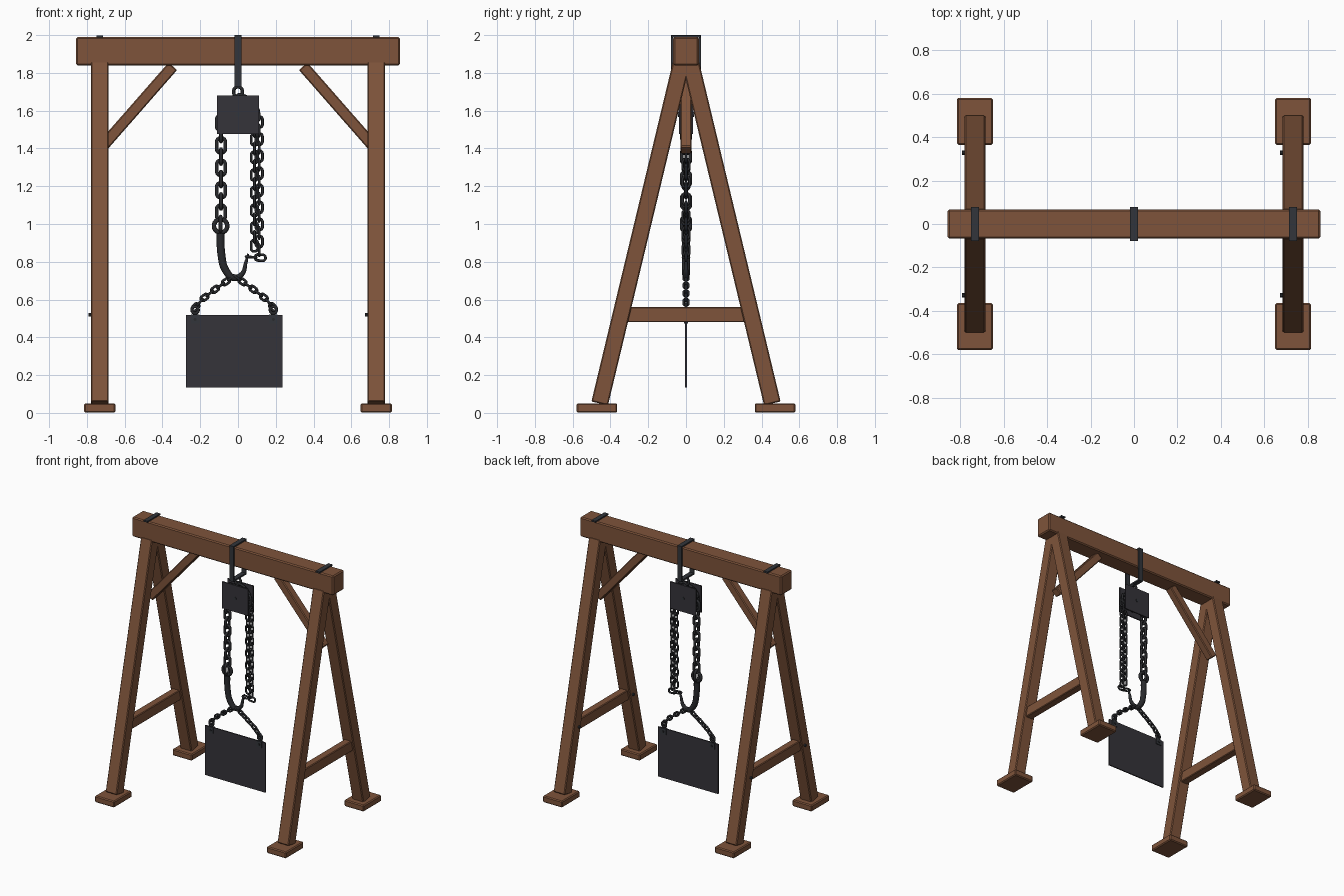
import bpy, bmesh
from math import sin, cos, pi, radians
from mathutils import Matrix, Vector

if "Cube" in bpy.data.objects:
    bpy.data.objects.remove(bpy.data.objects["Cube"])


def material(name, rgb):
    m = bpy.data.materials.new(name)
    m.use_nodes = True
    m.diffuse_color = (*rgb, 1)
    bsdf = m.node_tree.nodes["Principled BSDF"]
    bsdf.inputs["Base Color"].default_value = (*rgb, 1)
    bsdf.inputs["Roughness"].default_value = 0.7
    return m


WOOD = material("brown_wood", (0.21, 0.088, 0.043))
PLATE = material("plate_iron", (0.036, 0.034, 0.042))
STRAP = material("strap_iron", (0.032, 0.036, 0.043))
CHAIN = material("chain_iron", (0.022, 0.023, 0.026))


def finish(name, bm, mat, smooth=False):
    bmesh.ops.recalc_face_normals(bm, faces=bm.faces)
    mesh = bpy.data.meshes.new(name)
    bm.to_mesh(mesh)
    bm.free()
    mesh.materials.append(mat)
    for p in mesh.polygons:
        p.use_smooth = smooth
    ob = bpy.data.objects.new(name, mesh)
    bpy.context.collection.objects.link(ob)
    return ob


def box(name, center, size, mat, turn=None, bevel=0.0):
    bm = bmesh.new()
    bmesh.ops.create_cube(bm, size=1, matrix=Matrix.Diagonal((*size, 1)))
    ob = finish(name, bm, mat)
    ob.matrix_world = Matrix.Translation(center) @ (turn or Matrix())
    if bevel:
        mod = ob.modifiers.new("soft_edges", "BEVEL")
        mod.width, mod.segments = bevel, 1
    return ob


def timber(name, a, b, width, depth):
    """Square timber between two points, with its local z along the length."""
    a, b = Vector(a), Vector(b)
    turn = (b - a).to_track_quat("Z", "Y").to_matrix().to_4x4()
    return box(name, (a + b) / 2, (width, depth, (b - a).length), WOOD, turn, 0.006)


def cylinder(name, center, radius, depth, axis, mat, sides=20):
    bm = bmesh.new()
    bmesh.ops.create_cone(bm, cap_ends=True, segments=sides, radius1=radius, radius2=radius, depth=depth)
    ob = finish(name, bm, mat)
    ob.matrix_world = Matrix.Translation(center) @ Matrix.Rotation(pi / 2, 4, axis)
    return ob


def add_link(bm, matrix, length, width, wire, sides=20, ring=8):
    """Sweep a round wire around an oval; length and width are outer sizes."""
    r = width / 2 - wire
    straight = length / 2 - width / 2
    loops = []
    for i in range(sides):
        a = 2 * pi * (i + 0.5) / sides
        mid = Vector((r * cos(a), 0, r * sin(a) + (straight if sin(a) > 0 else -straight)))
        out = Vector((cos(a), 0, sin(a)))
        loops.append([bm.verts.new(matrix @ (mid + out * wire * cos(t) + Vector((0, wire * sin(t), 0))))
                      for t in (2 * pi * j / ring for j in range(ring))])
    for i in range(sides):
        p, q = loops[i], loops[(i + 1) % sides]
        for j in range(ring):
            k = (j + 1) % ring
            bm.faces.new((p[j], q[j], q[k], p[k]))


def chain(name, path, count, length, width, wire, start=0):
    """Spread links evenly along an (x, z) path, turning every second one."""
    pts = [Vector((x, 0, z)) for x, z in path]
    spans = [(b - a).length for a, b in zip(pts, pts[1:])]
    bm = bmesh.new()
    for i in range(count):
        d = sum(spans) * i / max(count - 1, 1)
        s = 0
        while s < len(spans) - 1 and d > spans[s]:
            d -= spans[s]
            s += 1
        tangent = (pts[s + 1] - pts[s]).normalized()
        pos = pts[s] + tangent * d
        y = Vector((0, 1, 0))
        side = y.cross(tangent)
        wide, normal = (side, y) if (i + start) % 2 == 0 else (y, -side)
        m = Matrix((wide, normal, tangent)).transposed().to_4x4()
        add_link(bm, Matrix.Translation(pos) @ m, length, width, wire)
    return finish(name, bm, CHAIN, True)


# Wooden frame
box("top_beam", (0, 0, 1.915), (1.715, 0.135, 0.15), WOOD, bevel=0.008)
for side, sx in (("right", -1), ("left", 1)):
    x = 0.732 * sx
    for end, sy in (("front", -1), ("back", 1)):
        timber(f"{end}_{side}_leg", (x, 0.457 * sy, 0.05), (x, 0.025 * sy, 1.85), 0.095, 0.09)
        box(f"{end}_{side}_foot", (x, 0.472 * sy, 0.026), (0.166, 0.216, 0.05), WOOD, bevel=0.007)
        cylinder(f"{end}_{side}_bolt", (x - 0.052, 0.328 * sy, 0.52), 0.01, 0.016, "Y", STRAP, 10)
    box(f"{side}_crossbar", (x, 0, 0.52), (0.06, 0.64, 0.08), WOOD, bevel=0.005)
    timber(f"{side}_brace", (0.735 * sx, 0, 1.39), (0.345 * sx, 0, 1.835), 0.06, 0.06)
    box(f"{side}_beam_plate", (x, 0, 1.993), (0.035, 0.155, 0.012), STRAP)

# Hanging strap around the beam
for end, sy in (("front", -1), ("back", 1)):
    box(f"{end}_strap", (0, 0.074 * sy, 1.862), (0.036, 0.01, 0.27), STRAP)
box("top_strap", (0, 0, 1.995), (0.036, 0.158, 0.01), STRAP)
box("bottom_strap", (0, 0, 1.733), (0.036, 0.158, 0.012), STRAP)
chain("strap_ring", [(0, 1.70), (0, 1.71)], 1, 0.07, 0.065, 0.009)

# Pulley block
for end, sy in (("front", -1), ("back", 1)):
    box(f"{end}_pulley_plate", (0, 0.032 * sy, 1.578), (0.22, 0.01, 0.205), PLATE)
cylinder("pulley_wheel", (0, 0, 1.58), 0.072, 0.04, "X", PLATE, 32)
cylinder("pulley_bolt", (0, 0, 1.58), 0.013, 0.084, "X", STRAP, 12)

# Lifting chain: wheel arc and load side
arc = [(-0.092 * cos(radians(a)), 1.58 + 0.085 * sin(radians(a))) for a in range(0, 181, 15)]
chain("wheel_chain", arc, 6, 0.09, 0.055, 0.009, 1)
chain("load_chain", [(-0.09, 1.06), (-0.09, 1.535)], 9, 0.1, 0.066, 0.01)

# Hand chain: two hanging strands joined at the bottom
chain("inner_hand_chain", [(0.087, 0.885), (0.087, 1.54)], 15, 0.075, 0.05, 0.007)
chain("outer_hand_chain", [(0.112, 0.862), (0.112, 1.54)], 16, 0.075, 0.05, 0.007, 1)
chain("hand_chain_end", [(0.07, 0.825), (0.118, 0.822)], 2, 0.07, 0.046, 0.007, 1)

# Hook
chain("hook_ring", [(-0.092, 0.99), (-0.092, 1.0)], 1, 0.095, 0.095, 0.012)
chain("hook_ring_link", [(-0.092, 1.0), (-0.092, 1.01)], 1, 0.1, 0.066, 0.01, 1)
curve = bpy.data.curves.new("hook", "CURVE")
curve.dimensions = "3D"
curve.bevel_depth, curve.bevel_resolution, curve.use_fill_caps = 0.022, 3, True
spline = curve.splines.new("BEZIER")
hook_points = [(-0.092, 0.95, 1), (-0.088, 0.84, 1), (-0.065, 0.755, 0.95), (-0.02, 0.715, 0.85),
               (0.025, 0.74, 0.6), (0.04, 0.79, 0.45), (0.054, 0.842, 0.25)]
spline.bezier_points.add(len(hook_points) - 1)
for p, (x, z, r) in zip(spline.bezier_points, hook_points):
    p.co, p.radius = (x, 0, z), r
    p.handle_left_type = p.handle_right_type = "AUTO"
curve.materials.append(CHAIN)
hook = bpy.data.objects.new("hook", curve)
bpy.context.collection.objects.link(hook)
bpy.ops.object.select_all(action="DESELECT")
hook.select_set(True)
bpy.context.view_layer.objects.active = hook
bpy.ops.object.convert(target="MESH")

# Hanging plate with its sling
middle = -0.02
box("hanging_plate", (middle, 0, 0.327), (0.512, 0.009, 0.383), PLATE)
for side, sx in (("right", -1), ("left", 1)):
    x = middle + 0.207 * sx
    box(f"{side}_plate_tab", (x, 0, 0.497), (0.045, 0.022, 0.046), STRAP)
    cylinder(f"{side}_tab_bolt", (x, 0, 0.495), 0.008, 0.032, "X", CHAIN, 10)
    chain(f"{side}_plate_ring", [(x, 0.545), (x, 0.55)], 1, 0.052, 0.05, 0.008)
    sling = [(middle + dx * sx, z) for dx, z in ((0.015, 0.715), (0.1, 0.655), (0.165, 0.605), (0.205, 0.56))]
    chain(f"{side}_sling_chain", sling, 8, 0.058, 0.04, 0.007, 1)
